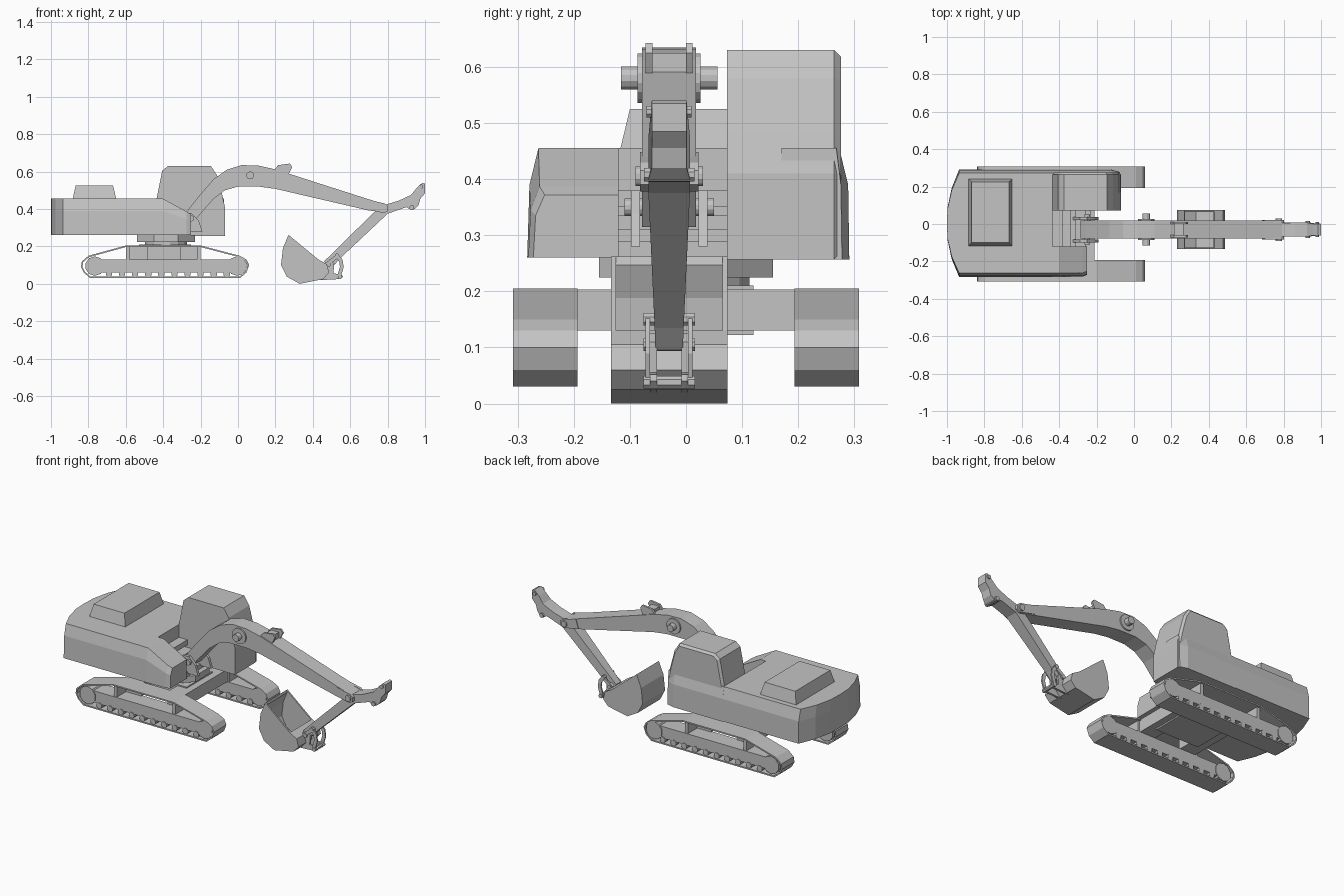
import bpy, bmesh, math
from mathutils import Vector

if "Cube" in bpy.data.objects:
    bpy.data.objects.remove(bpy.data.objects["Cube"])

grey = bpy.data.materials.new("light grey")
grey.diffuse_color = (0.55, 0.55, 0.55, 1)
grey.use_nodes = True
grey.node_tree.nodes["Principled BSDF"].inputs["Base Color"].default_value = grey.diffuse_color
YC = -0.03  # centre line of the digging arm


def loft(name, rings, loop=False):
    """Skin a list of equal-length rings; cap the ends unless looped."""
    bm = bmesh.new()
    vs = [[bm.verts.new(p) for p in r] for r in rings]
    n = len(vs[0])
    pairs = list(zip(vs, vs[1:])) + ([(vs[-1], vs[0])] if loop else [])
    for a, b in pairs:
        for i in range(n):
            j = (i + 1) % n
            bm.faces.new((a[i], a[j], b[j], b[i]))
    if not loop:
        bm.faces.new(vs[0])
        bm.faces.new(vs[-1][::-1])
    bmesh.ops.recalc_face_normals(bm, faces=bm.faces)
    me = bpy.data.meshes.new(name)
    bm.to_mesh(me)
    bm.free()
    me.materials.append(grey)
    ob = bpy.data.objects.new(name, me)
    bpy.context.collection.objects.link(ob)
    return ob


def at_y(pts, y):
    return [(x, y, z) for x, z in pts]


def prism(name, pts, y0, y1):
    return loft(name, [at_y(pts, y0), at_y(pts, y1)])


def box(name, x0, x1, y0, y1, z0, z1):
    return prism(name, [(x0, z0), (x1, z0), (x1, z1), (x0, z1)], y0, y1)


def disc(x, z, r, n=12):
    return [(x + r * math.cos((k + .5) * math.tau / n),
             z + r * math.sin((k + .5) * math.tau / n)) for k in range(n)]


def pin(name, x, z, r, y0, y1, n=12):
    return prism(name, disc(x, z, r, n), y0, y1)


def inset(pts, d):
    """Mitred inset of a counter-clockwise outline."""
    out = []
    for i, p in enumerate(pts):
        p = Vector(p)
        e0 = (p - Vector(pts[i - 1])).normalized()
        e1 = (Vector(pts[(i + 1) % len(pts)]) - p).normalized()
        n0, n1 = Vector((-e0.y, e0.x)), Vector((-e1.y, e1.x))
        out.append(tuple(p + (n0 + n1) * d / (1 + n0.dot(n1))))
    return out


def strip(name, path, w, y0, y1):
    """Flat bar of half width w that follows a path."""
    a, b = [], []
    for i, p in enumerate(path):
        t = (Vector(path[min(i + 1, len(path) - 1)]) - Vector(path[max(i - 1, 0)])).normalized()
        n = Vector((-t.y, t.x)) * w
        a.append(tuple(Vector(p) + n))
        b.append(tuple(Vector(p) - n))
    return prism(name, a + b[::-1], y0, y1)


# Crawler tracks, left and right
belt = [(-.79, .03), (.01, .03), (.045, .06), (.06, .10), (.045, .13), (.01, .15),
        (-.20, .205), (-.60, .205), (-.80, .15), (-.835, .12), (-.84, .09), (-.825, .06)]
for side, s in (("left", 1), ("right", -1)):
    o, i = belt, inset(belt, .008)
    a, b = s * .193, s * .308
    loft(f"{side}_track_belt", [at_y(o, a), at_y(o, b), at_y(i, b), at_y(i, a)], True)
    prism(f"{side}_track_frame", [(-.76, .062), (-.02, .062), (-.02, .13), (-.76, .13)], s * .20, s * .30)
    for k, x in enumerate((-.59, -.21)):
        box(f"{side}_belt_support_{k}", x - .01, x + .01, s * .205, s * .295, .125, .199)
    for nm, x in (("sprocket", -.765), ("idler", -.005)):
        pin(f"{side}_{nm}", x, .095, .052, s * .196, s * .305, 10)
    for k in range(10):
        pin(f"{side}_roller_{k}", -.69 + .07 * k, .053, .018, s * .197, s * .304, 8)

# Undercarriage and turntable
box("carbody", -.53, -.25, -.12, .12, .122, .21)
for k, x in enumerate((-.58, -.31)):
    box(f"cross_beam_{k}", x, x + .10, -.21, .21, .13, .203)
for nm, r, z0, z1 in (("swing_bearing", .115, .205, .228), ("turntable", .168, .225, .262)):
    loft(nm, [[(-.385 + x, y, z) for x, y in disc(0, 0, r, 8 if r > .15 else 16)] for z in (z0, z1)])

# Engine house with curved counterweight and sloping upper sides
def house_ring(z, yr, yl):
    plan = [(-.435, yr), (-.935, yr), (-.975, yr * .66), (-.997, yr * .3), (-1, 0),
            (-.997, yl * .3), (-.975, yl * .66), (-.935, yl), (-.435, yl)]
    return [(x, y, z) for x, y in plan]

loft("engine_house", [house_ring(.26, -.283, .291), house_ring(.39, -.278, .289), house_ring(.455, -.262, .272)])
loft("engine_hood", [[(x0, y0, z), (x1, y0, z), (x1, y1, z), (x0, y1, z)] for x0, x1, y0, y1, z in
                     ((-.885, -.65, -.118, .242, .45), (-.868, -.668, -.10, .225, .525))])

# Right-hand front housing, sloping down to the front
loft("right_housing", [[(x, -.12, .26), (x, yo, .26), (x, yo + .004, zs), (x, yo + .02, zt), (x, -.12, zt)]
                       for x, yo, zs, zt in ((-.44, -.283, .39, .455), (-.40, -.283, .39, .455),
                                             (-.275, -.281, .345, .387), (-.25, -.272, .335, .372))])

# Boom well between housing and cab
box("well_floor", -.44, -.26, -.125, .08, .26, .29)
for k, (x, z) in enumerate(((-.31, .31), (-.34, .335), (-.38, .38))):
    box(f"well_step_{k}", -.44, x, -.122, .078, z - .03, z)
for k, y in enumerate((-.098, .022)):
    prism(f"boom_foot_ear_{k}", [(-.34, .28), (-.19, .28), (-.21, .34), (-.25, .38), (-.29, .38)], y, y + .016)
pin("boom_foot_pin", -.25, .35, .016, -.11, .05)

# Operator cab
cab = [(-.435, .257), (-.07, .257), (-.07, .41), (-.085, .48), (-.112, .58), (-.145, .63),
       (-.375, .63), (-.405, .605), (-.435, .455)]
loft("cab", [at_y(cab, .073), at_y(cab, .264), at_y(inset(cab, .012), .276)])
loft("cab_lower_side", [[(-.44, .07 + .1, z), (-.075, .17, z), (-.075, y0, z), (-.12, y1, z), (-.44, y1, z)]
                        for z, y0, y1 in ((.257, .278, .291), (.39, .276, .289), (.455, .268, .273))])

# Boom
upper = [(-.285, .37), (-.26, .405), (-.20, .48), (-.13, .56), (-.06, .61), (.02, .635),
         (.11, .632), (.20, .612), (.69, .455), (.79, .425)]
lower = [(.80, .40), (.785, .383), (.70, .392), (.20, .508), (.11, .52), (.0, .52),
         (-.07, .50), (-.13, .455), (-.20, .375), (-.25, .315), (-.28, .325)]
prism("boom", upper + lower, YC - .048, YC + .048)
pin("boom_boss", .065, .58, .045, YC - .056, YC + .056, 16)
pin("boom_pivot_pin", .065, .58, .021, YC - .086, YC + .086, 12)
ear = [(.19, .605), (.27, .585), (.29, .625), (.277, .643), (.215, .635)]
for k, y in enumerate((YC - .042, YC + .030)):
    prism(f"cylinder_ear_{k}", ear, y, y + .012)
box("cylinder_mount", .215, .265, YC - .03, YC + .03, .59, .625)
for k, s in enumerate((-1, 1)):
    prism(f"boom_tip_cheek_{k}", [(.685, .40), (.78, .378), (.803, .39), (.803, .415), (.785, .43), (.70, .448)],
          YC + s * .036, YC + s * .052)
pin("boom_tip_pin", .775, .405, .018, YC - .06, YC + .06)

# Stick, tapering towards the bucket
stick = [(.46, .12), (.475, .10), (.51, .095), (.545, .135), (.80, .375), (.90, .41), (.925, .395), (.945, .40),
         (.965, .42), (.975, .455), (1.0, .485), (1.0, .535), (.985, .54), (.955, .512), (.925, .475),
         (.86, .445), (.76, .415)]
def stick_side(s):
    return [(x, YC + s * (.022 + .015 * min(1, (x - .46) / .33) - (.006 if x > .95 else 0)), z) for x, z in stick]

loft("stick", [stick_side(-1), stick_side(1)])
pin("stick_cylinder_pin", .98, .52, .011, YC - .04, YC + .04, 8)
pin("link_cylinder_pin", .93, .408, .013, YC - .045, YC + .045, 8)

# Bucket: curved shell open on top, with two side plates
shell = [(.43, .13), (.27, .262), (.24, .19), (.23, .10), (.262, .038), (.33, 0), (.455, .025), (.487, .06), (.475, .105)]
path = shell[1:] + shell[:1]
inner = inset(path, .009)
prism("bucket_shell", path + inner[::-1], YC - .10, YC + .10)
for k, s in enumerate((-1, 1)):
    prism(f"bucket_side_{k}", shell, YC + s * .095, YC + s * .104)

# Bucket ears and linkage
for k, s in enumerate((-1, 1)):
    y0, y1 = YC + s * .022, YC + s * .034
    prism(f"bucket_ear_{k}", [(.44, .02), (.55, .026), (.563, .04), (.55, .052), (.51, .055), (.515, .11),
                              (.49, .125), (.46, .11)], y0, y1)
    strip(f"curved_link_{k}", [(.525, .155), (.55, .125), (.555, .09), (.54, .04)], .010, y1, YC + s * .042)
    strip(f"short_link_{k}", [(.475, .105), (.535, .15)], .010, y1, YC + s * .042)
for nm, x, z, w in (("bucket_hinge_pin", .487, .105, .046), ("link_lower_pin", .545, .038, .046),
                    ("link_upper_pin", .53, .15, .046)):
    pin(nm, x, z, .012, YC - w, YC + w, 8)
